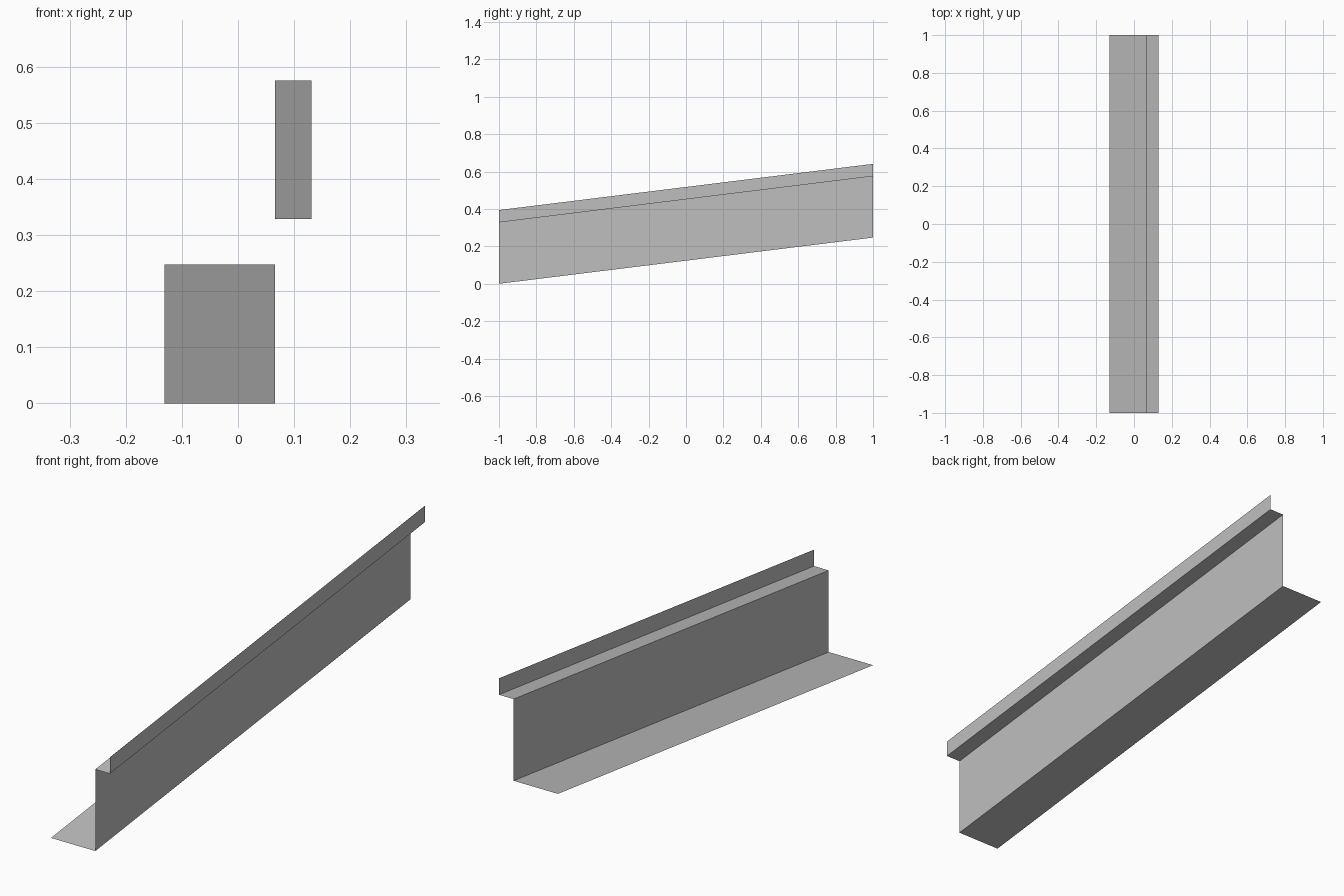
import bpy
import bmesh
from mathutils import Vector

cube = bpy.data.objects.get("Cube")
if cube:
    bpy.data.objects.remove(cube, do_unlink=True)

HALF_LENGTH = 1.0
RISE = 0.247  # height gained from front end to back end

grey = bpy.data.materials.new("plain grey")
grey.use_nodes = True
grey.diffuse_color = (0.52, 0.52, 0.52, 1)
grey.node_tree.nodes["Principled BSDF"].inputs["Base Color"].default_value = grey.diffuse_color

# Stepped sheet profile in x and z: base flange, web, ledge, upstand
profile = [(-0.131, 0), (0.066, 0), (0.066, 0.328), (0.131, 0.328), (0.131, 0.394)]

# Draw the profile at the front end and sweep it up the slope
bm = bmesh.new()
points = [bm.verts.new((x, -HALF_LENGTH, z)) for x, z in profile]
edges = [bm.edges.new(pair) for pair in zip(points, points[1:])]
swept = bmesh.ops.extrude_edge_only(bm, edges=edges)["geom"]
back_end = [v for v in swept if isinstance(v, bmesh.types.BMVert)]
bmesh.ops.translate(bm, verts=back_end, vec=Vector((0, 2 * HALF_LENGTH, RISE)))

# Turn the sheet so the base flange faces up
bm.normal_update()
base = min(bm.faces, key=lambda f: f.calc_center_median().z)
if base.normal.z < 0:
    bmesh.ops.reverse_faces(bm, faces=bm.faces[:])

mesh = bpy.data.meshes.new("sloped_flashing_strip")
bm.to_mesh(mesh)
bm.free()
mesh.materials.append(grey)
strip = bpy.data.objects.new("sloped_flashing_strip", mesh)
bpy.context.collection.objects.link(strip)
